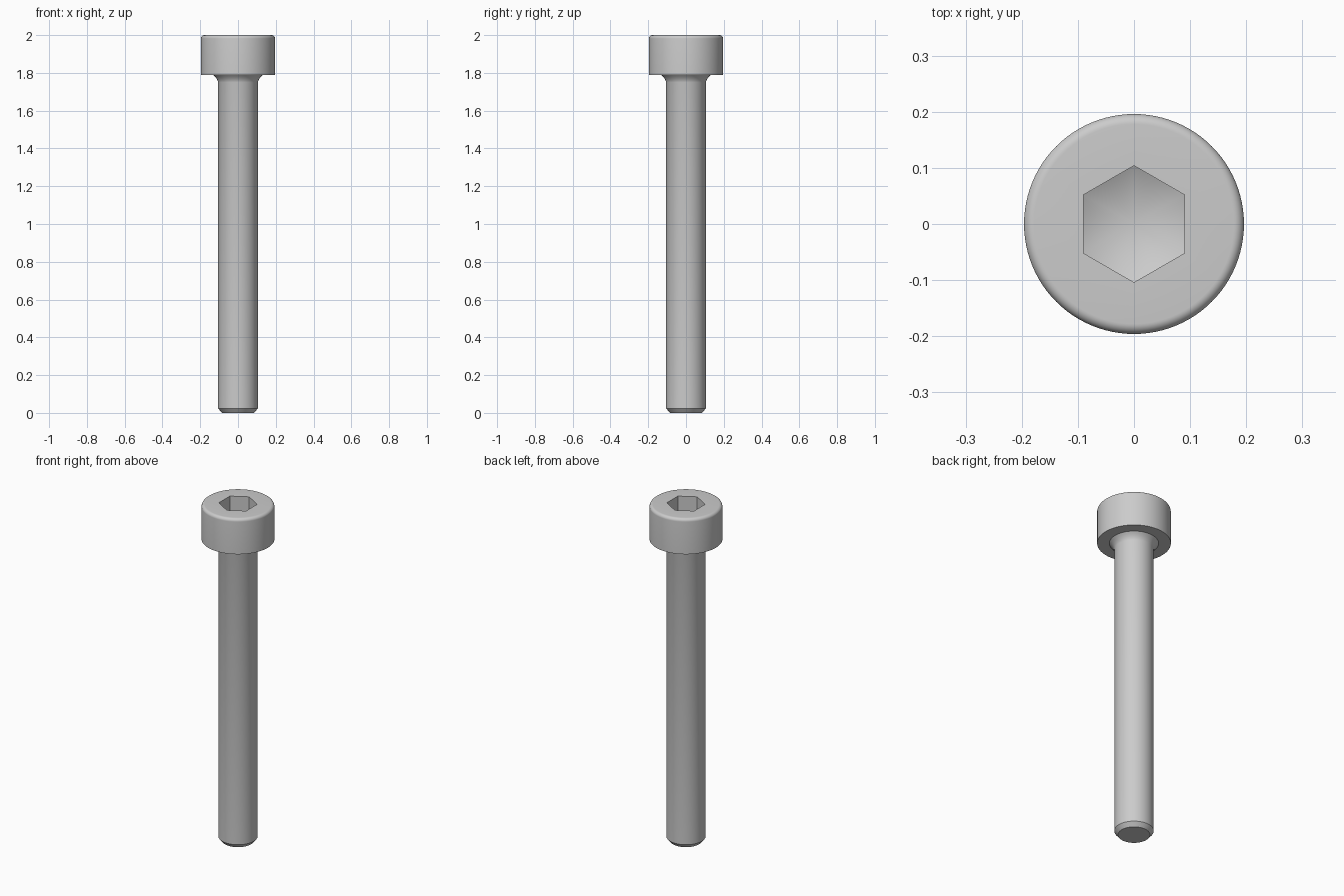
import bpy, bmesh
from math import sin, cos, pi, radians

cube = bpy.data.objects.get("Cube")
if cube:
    bpy.data.objects.remove(cube, do_unlink=True)

SEGMENTS = 96
HEAD_R, HEAD_BASE, TOP = 0.196, 1.79, 2.0
SHANK_R = 0.105
APOTHEM = 0.09                      # half the socket's width across flats
ROUND = 0.018                       # rounding of the head's top edge

steel = bpy.data.materials.new("steel_grey")
steel.use_nodes = True
grey = (0.6, 0.6, 0.6, 1)
steel.diffuse_color = grey
steel.node_tree.nodes["Principled BSDF"].inputs["Base Color"].default_value = grey


def circle(r, z):
    return [(r * cos(a), r * sin(a), z) for a in angles]


def hexagon(depth_at):
    """Hexagon with corners on the y axis; depth may follow the radius."""
    points = []
    for a in angles:
        r = APOTHEM / cos((a + pi / 6) % (pi / 3) - pi / 6)
        points.append((r * cos(a), r * sin(a), depth_at(r)))
    return points


def skin(name, rings, start=None, end=None):
    """Join successive rings with quads; close ends with a fan to a point."""
    bm = bmesh.new()
    loops = [[bm.verts.new(p) for p in ring] for ring in rings]
    pairs = [(i, (i + 1) % SEGMENTS) for i in range(SEGMENTS)]
    for low, high in zip(loops, loops[1:]):
        for i, j in pairs:
            bm.faces.new((low[i], low[j], high[j], high[i]))
    for loop, tip in ((loops[0], start), (loops[-1], end)):
        if tip is not None:
            centre = bm.verts.new((0, 0, tip))
            for i, j in pairs:
                bm.faces.new((loop[i], loop[j], centre))
    bmesh.ops.recalc_face_normals(bm, faces=bm.faces)
    mesh = bpy.data.meshes.new(name)
    bm.to_mesh(mesh)
    bm.free()
    mesh.materials.append(steel)
    obj = bpy.data.objects.new(name, mesh)
    bpy.context.collection.objects.link(obj)
    bpy.ops.object.select_all(action="DESELECT")
    obj.select_set(True)
    bpy.context.view_layer.objects.active = obj
    bpy.ops.object.shade_smooth_by_angle(angle=radians(30))


angles = [2 * pi * i / SEGMENTS for i in range(SEGMENTS)]

# Chamfered tip, shank and flared neck
rings = [circle(0.085, 0), circle(SHANK_R, 0.024)]
for r, drop in ((0, 0.04), (0.003, 0.03), (0.009, 0.019), (0.017, 0.009), (0.026, 0)):
    rings.append(circle(SHANK_R + r, HEAD_BASE - drop))

# Head with a rounded top edge
rings.append(circle(HEAD_R, HEAD_BASE))
for i in range(9):
    a = pi / 2 * i / 8
    rings.append(circle(HEAD_R - ROUND + ROUND * cos(a), TOP - ROUND + ROUND * sin(a)))

# Hexagonal socket whose walls meet a conical floor
floor_tip = TOP - 0.155
rings.append(hexagon(lambda r: TOP))
rings.append(hexagon(lambda r: floor_tip + 0.5 * r))

skin("socket_head_bolt", rings, start=0, end=floor_tip)
